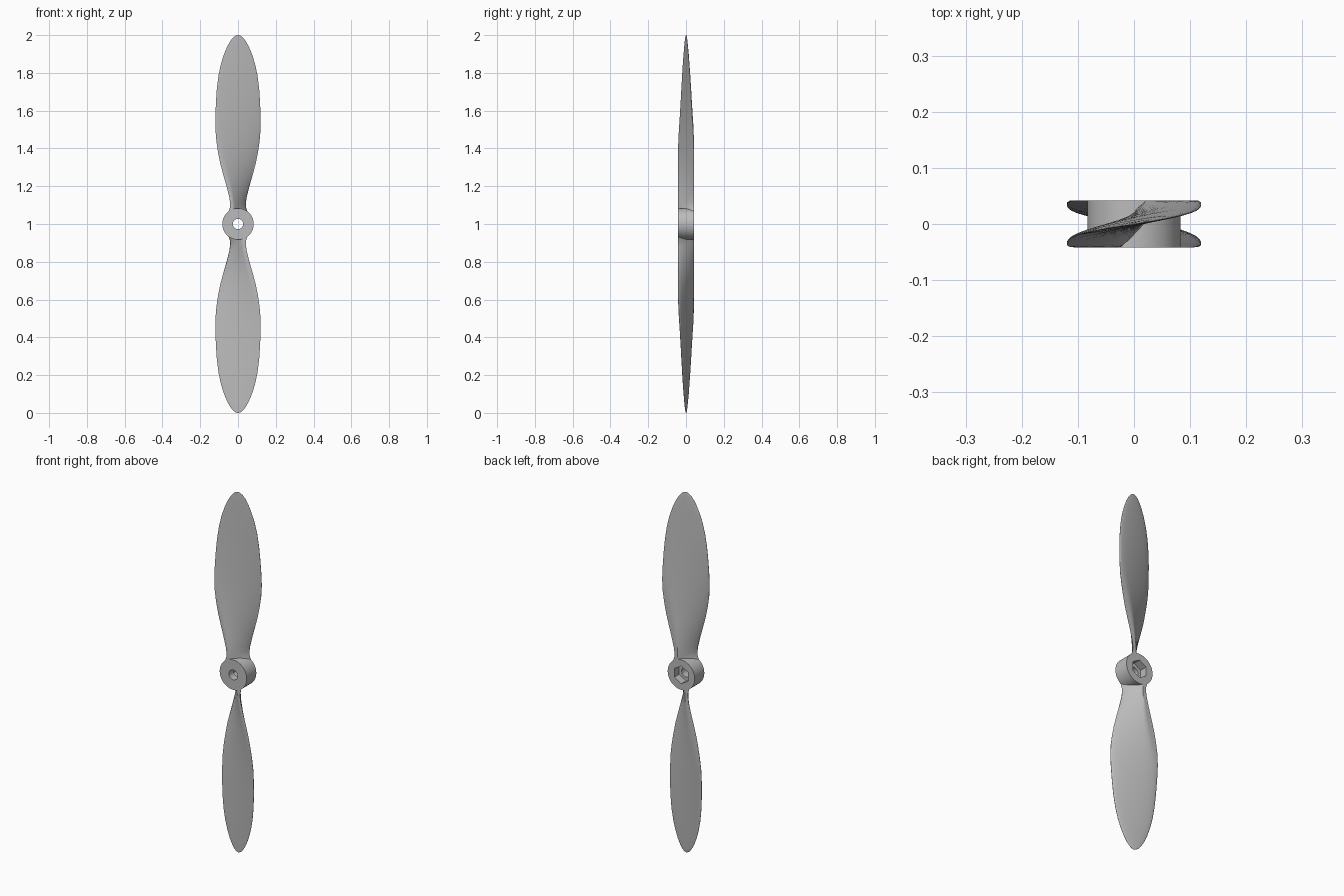
import bpy, bmesh, math

old = bpy.data.objects.get("Cube")
if old:
    bpy.data.objects.remove(old, do_unlink=True)

HUB_R, HUB_Y, CENTRE = 0.083, 0.042, 1.0

grey = bpy.data.materials.new("plain grey")
grey.diffuse_color = (0.5, 0.5, 0.5, 1)
grey.use_nodes = True
grey.node_tree.nodes["Principled BSDF"].inputs["Base Color"].default_value = (0.5, 0.5, 0.5, 1)


def smooth(ob, angle=35):
    bpy.ops.object.select_all(action='DESELECT')
    ob.select_set(True)
    bpy.context.view_layer.objects.active = ob
    bpy.ops.object.shade_smooth_by_angle(angle=math.radians(angle))


def cylinder(name, radius, y0, y1, sides, spin=0.0):
    """Closed prism running along y between y0 and y1."""
    bm = bmesh.new()
    rings = []
    for y in (y0, y1):
        rings.append([bm.verts.new((radius * math.sin(spin + 2 * math.pi * i / sides), y,
                                    CENTRE + radius * math.cos(spin + 2 * math.pi * i / sides)))
                      for i in range(sides)])
    a, b = rings
    bm.faces.new(a)
    bm.faces.new(b)
    for i in range(sides):
        j = (i + 1) % sides
        bm.faces.new((a[i], a[j], b[j], b[i]))
    return finish(bm, name)


def finish(bm, name):
    bmesh.ops.recalc_face_normals(bm, faces=bm.faces)
    me = bpy.data.meshes.new(name)
    bm.to_mesh(me)
    bm.free()
    me.materials.append(grey)
    ob = bpy.data.objects.new(name, me)
    bpy.context.collection.objects.link(ob)
    return ob


# Hub with a round shaft hole and a hexagonal nut pocket in the back
hub = cylinder("hub", HUB_R, -HUB_Y, HUB_Y, 64)
cutters = [cylinder("shaft_hole_cutter", 0.027, -0.1, 0.1, 32),
           cylinder("nut_pocket_cutter", 0.049, 0.0, 0.1, 6)]
for c in cutters:
    mod = hub.modifiers.new(c.name, 'BOOLEAN')
    mod.operation, mod.solver, mod.object = 'DIFFERENCE', 'EXACT', c
bpy.context.view_layer.objects.active = hub
for m in list(hub.modifiers):
    bpy.ops.object.modifier_apply(modifier=m.name)
for c in cutters:
    bpy.data.objects.remove(c, do_unlink=True)
smooth(hub)

# Blade stations: radius, half width, back bulge, front bulge
STATIONS = [
    (0.062, 0.052, 0.022, 0.020), (0.075, 0.047, 0.022, 0.020),
    (0.09, 0.0425, 0.021, 0.018), (0.11, 0.0415, 0.020, 0.016),
    (0.14, 0.046, 0.020, 0.014), (0.20, 0.061, 0.020, 0.011),
    (0.26, 0.078, 0.020, 0.009), (0.32, 0.094, 0.019, 0.008),
    (0.38, 0.106, 0.018, 0.007), (0.44, 0.115, 0.017, 0.006),
    (0.50, 0.120, 0.016, 0.005), (0.57, 0.120, 0.015, 0.005),
    (0.65, 0.117, 0.013, 0.004), (0.72, 0.112, 0.012, 0.004),
    (0.79, 0.103, 0.010, 0.003), (0.85, 0.090, 0.008, 0.003),
    (0.90, 0.074, 0.007, 0.002), (0.94, 0.057, 0.005, 0.002),
    (0.97, 0.040, 0.004, 0.0015), (0.987, 0.026, 0.003, 0.001),
    (0.996, 0.014, 0.002, 0.001), (1.0, 0.003, 0.001, 0.0005),
]
N = 40


def blade(name, side):
    """Twisted blade whose edges are trimmed flush with the hub faces."""
    bm = bmesh.new()
    rings = []
    lim = HUB_Y - 0.0004
    for r, half, back, front in STATIONS:
        rise = min(0.155 / r * half, 0.047)
        ring = []
        for i in range(N):
            a = 2 * math.pi * (i + 0.5) / N
            u, s = math.cos(a), math.sin(a)
            y = rise * u + s * (back if s > 0 else front)
            y = max(-lim, min(lim, y))
            ring.append(bm.verts.new((side * half * u, y, CENTRE + side * r)))
        rings.append(ring)
    for p, q in zip(rings, rings[1:]):
        for i in range(N):
            j = (i + 1) % N
            bm.faces.new((p[i], p[j], q[j], q[i]))
    bm.faces.new(rings[0])
    bm.faces.new(rings[-1])
    ob = finish(bm, name)
    smooth(ob, 30)


blade("upper_blade", 1)
blade("lower_blade", -1)
